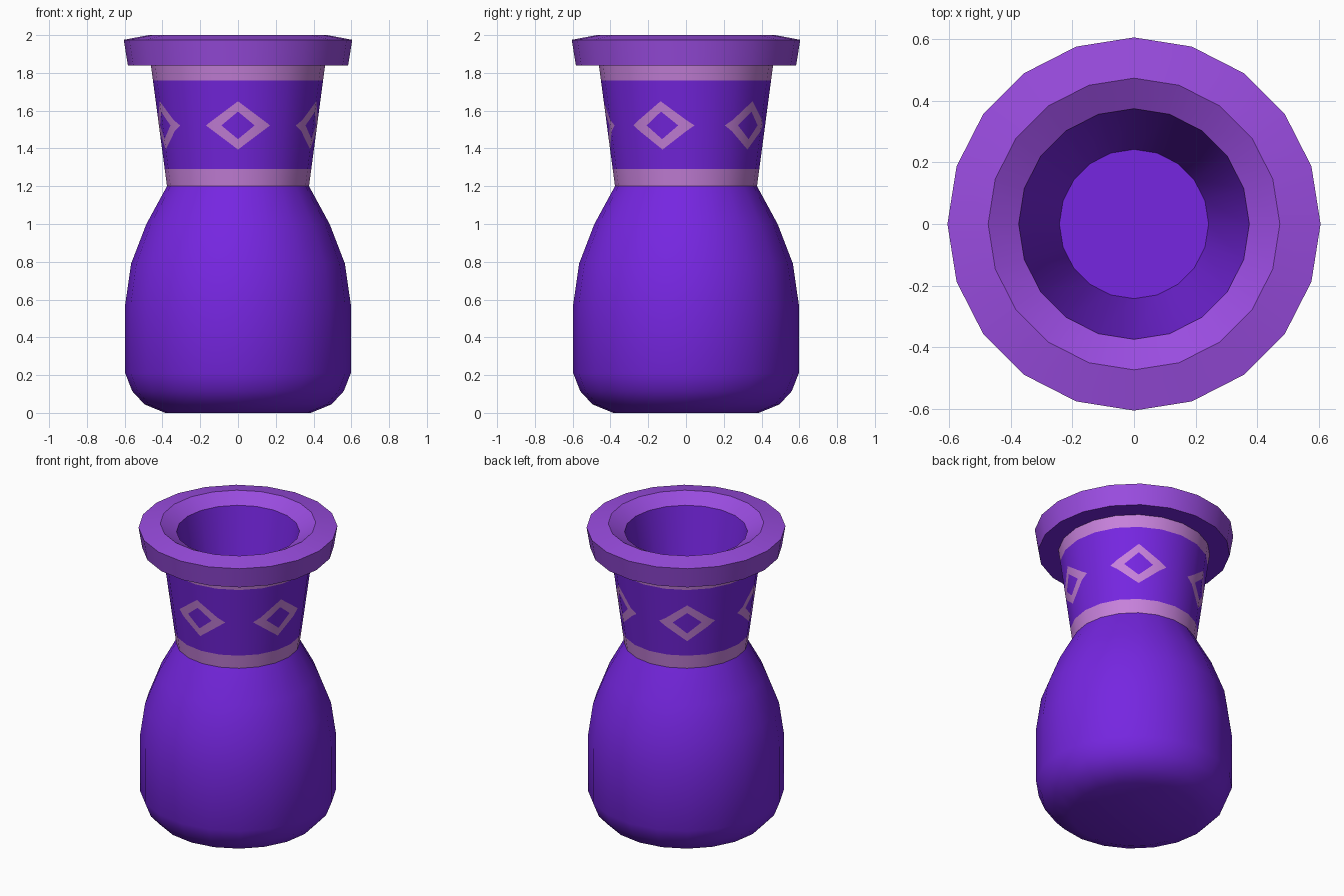
import bpy, bmesh, math
from mathutils import Vector

if "Cube" in bpy.data.objects:
    bpy.data.objects.remove(bpy.data.objects["Cube"])

SIDES = 20


def material(name, rgb):
    m = bpy.data.materials.new(name)
    m.diffuse_color = (*rgb, 1)
    m.use_nodes = True
    m.node_tree.nodes["Principled BSDF"].inputs["Base Color"].default_value = m.diffuse_color
    return m


violet = material("violet", (0.18, 0.019, 0.75))
pink = material("soft_pink", (0.57, 0.22, 0.71))
orchid = material("orchid", (0.32, 0.072, 0.74))


def lathe(profile, mats, bands, start_cap=False, end_cap=False):
    """Spin an (r, z) profile; bands gives the material slot of each segment."""
    bm = bmesh.new()
    rings = []
    for r, z in profile:
        rings.append([bm.verts.new((r * math.cos(2 * math.pi * j / SIDES),
                                    r * math.sin(2 * math.pi * j / SIDES), z))
                      for j in range(SIDES)])
    for a, b, slot in zip(rings, rings[1:], bands):
        for j in range(SIDES):
            k = (j + 1) % SIDES
            bm.faces.new((a[j], a[k], b[k], b[j])).material_index = slot
    if start_cap:
        bm.faces.new(rings[0][::-1])
    if end_cap:
        bm.faces.new(rings[-1])
    return bm, mats


def finish(name, bm, mats):
    mesh = bpy.data.meshes.new(name)
    bm.to_mesh(mesh)
    bm.free()
    for m in mats:
        mesh.materials.append(m)
    mesh.polygons.foreach_set("use_smooth", [True] * len(mesh.polygons))
    mesh.set_sharp_from_angle(angle=math.radians(31))
    bpy.context.collection.objects.link(bpy.data.objects.new(name, mesh))
    return mesh


# Rounded body
body = [(0.385, 0), (0.495, 0.045), (0.56, 0.115), (0.597, 0.21), (0.597, 0.575),
        (0.566, 0.79), (0.485, 1.0), (0.376, 1.2)]
finish("body", *lathe(body, [violet], [0] * 7, start_cap=True))

# Rim: underside, outer side, top and sloping inner lip
rim = [(0.461, 1.84), (0.583, 1.84), (0.605, 1.975), (0.473, 2.0), (0.374, 1.945)]
finish("rim", *lathe(rim, [violet, orchid], [0, 1, 1, 1]))

# Hollow inside of the neck with its floor
finish("inside", *lathe([(0.374, 1.945), (0.242, 1.2)], [violet], [0], end_cap=True))

# Neck with two pink bands
Z0, Z1, R0, R1 = 1.2, 1.84, 0.376, 0.461
slope = (R1 - R0) / (Z1 - Z0)
neck = [(R0 + slope * (z - Z0), z) for z in (Z0, 1.29, 1.76, Z1)]
bm, mats = lathe(neck, [violet, pink], [1, 0, 1])

# Five diamond outlines cut into the neck
MID = 1.522
OUTER, INNER = (0.17, 0.128), (0.088, 0.073)


def near(face, out):
    c = face.calc_center_median()
    flat = Vector((c.x, c.y, 0)).normalized()
    return 1.29 < c.z < 1.76 and flat.dot(out) > math.cos(math.radians(36))


for n in range(5):
    ang = math.radians(-90 + 72 * n)
    out = Vector((math.cos(ang), math.sin(ang), 0))
    side = Vector((-out.y, out.x, 0))
    for w, h in (OUTER, INNER):
        for sx in (-1, 1):
            for sz in (-1, 1):
                faces = [f for f in bm.faces if near(f, out)]
                geom = (faces + list({e for f in faces for e in f.edges})
                        + list({v for f in faces for v in f.verts}))
                bmesh.ops.bisect_plane(
                    bm, geom=geom, dist=1e-5,
                    plane_co=side * (sx * w) + Vector((0, 0, MID)),
                    plane_no=side * (sx / w) + Vector((0, 0, sz / h)))
    for f in bm.faces:
        if near(f, out):
            c = f.calc_center_median()
            u, v = abs(c.dot(side)), abs(c.z - MID)
            if u / OUTER[0] + v / OUTER[1] < 1 < u / INNER[0] + v / INNER[1]:
                f.material_index = 1

mesh = finish("neck", bm, mats)
# Keep the neck shading round across the cuts
mesh.normals_split_custom_set_from_vertices(
    [Vector((v.co.x, v.co.y, -slope * math.hypot(v.co.x, v.co.y))).normalized()
     for v in mesh.vertices])
